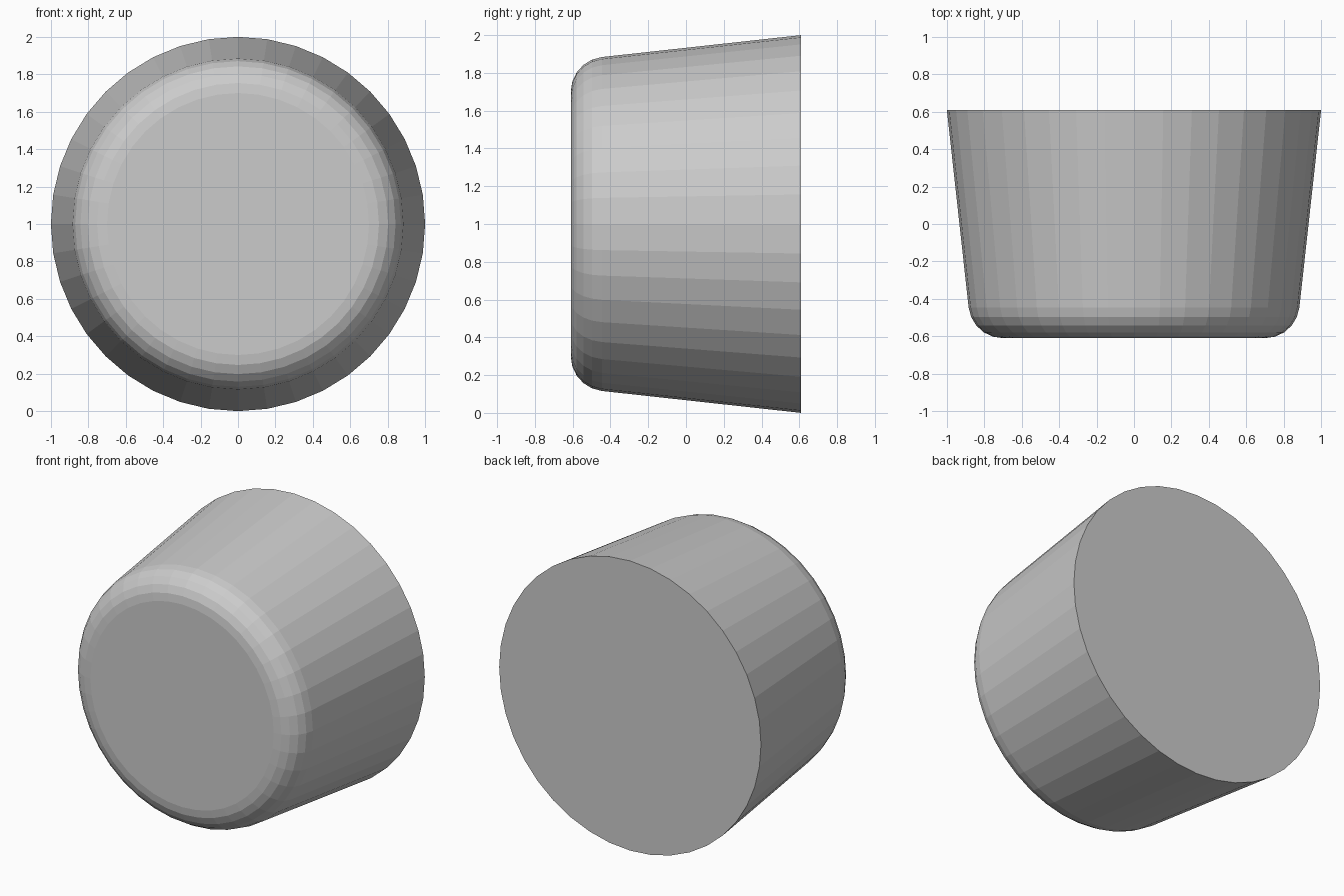
import bpy, bmesh, math
from mathutils import Matrix, Vector

if "Cube" in bpy.data.objects:
    bpy.data.objects.remove(bpy.data.objects["Cube"])

SEGMENTS = 40
FILLET_STEPS = 5
BACK_Y, BACK_R = 0.61, 1.0
FILLET_R = 0.185
CENTRE_R, CENTRE_Y = 0.70, -0.425   # centre of the rounded front edge
TAPER = math.radians(6.2)

# Half profile (radius, y): rounded front edge, then tapered wall to the back
profile = []
for i in range(FILLET_STEPS + 1):
    a = math.pi / 2 + (TAPER - math.pi / 2) * i / FILLET_STEPS
    profile.append((CENTRE_R + FILLET_R * math.cos(a),
                    CENTRE_Y - FILLET_R * math.sin(a)))
profile.append((BACK_R, BACK_Y))

# Rings around the y axis, bridged into a solid with flat caps
bm = bmesh.new()
rings = []
for r, y in profile:
    rings.append([bm.verts.new((r * math.cos(t), y, 1 + r * math.sin(t)))
                  for t in (2 * math.pi * k / SEGMENTS for k in range(SEGMENTS))])
for a, b in zip(rings, rings[1:]):
    for k in range(SEGMENTS):
        n = (k + 1) % SEGMENTS
        bm.faces.new((a[k], a[n], b[n], b[k]))
bm.faces.new(rings[0])
bm.faces.new(rings[-1])
bmesh.ops.recalc_face_normals(bm, faces=bm.faces)

mesh = bpy.data.meshes.new("tapered_knob")
bm.to_mesh(mesh)
bm.free()
knob = bpy.data.objects.new("tapered_knob", mesh)
bpy.context.collection.objects.link(knob)
